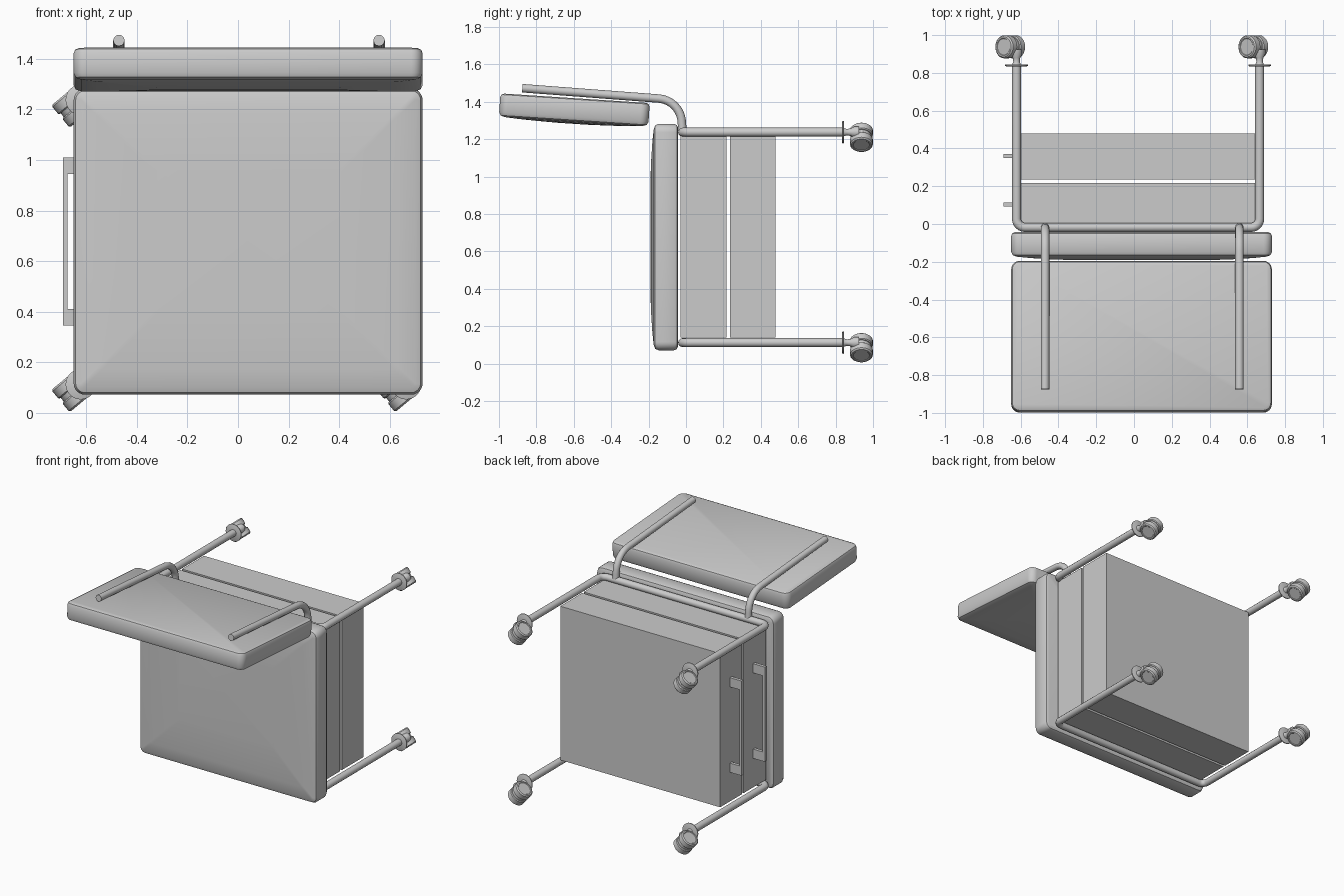
import bpy, bmesh, math
from mathutils import Vector, Matrix

if "Cube" in bpy.data.objects:
    bpy.data.objects.remove(bpy.data.objects["Cube"])


def finish(bm, name, smooth=True):
    bmesh.ops.recalc_face_normals(bm, faces=bm.faces)
    me = bpy.data.meshes.new(name)
    bm.to_mesh(me)
    bm.free()
    ob = bpy.data.objects.new(name, me)
    bpy.context.collection.objects.link(ob)
    if smooth:
        bpy.ops.object.select_all(action='DESELECT')
        ob.select_set(True)
        bpy.context.view_layer.objects.active = ob
        bpy.ops.object.shade_smooth_by_angle(angle=math.radians(40))
    return ob


def skin(bm, loops):
    """Bridge equal-length point loops and cap both ends."""
    rings = [[bm.verts.new(p) for p in lp] for lp in loops]
    n = len(rings[0])
    for a, b in zip(rings, rings[1:]):
        for i in range(n):
            j = (i + 1) % n
            bm.faces.new((a[i], a[j], b[j], b[i]))
    bm.faces.new(rings[0][::-1])
    bm.faces.new(rings[-1])


def rounded_rect(hx, hy, r, z, seg=6):
    pts = []
    for k, (sx, sy) in enumerate([(1, 1), (-1, 1), (-1, -1), (1, -1)]):
        for i in range(seg + 1):
            a = math.pi / 2 * (k + i / seg)
            pts.append((sx * (hx - r) + r * math.cos(a), sy * (hy - r) + r * math.sin(a), z))
    return pts


def cushion(name, w, h, thick, puff, loc, rot_x):
    """Rounded slab, padded face towards local +Z."""
    t = thick / 2
    profile = [(0.02, -t), (0.006, -t + 0.006), (0, -t + 0.02), (0, t - 0.025),
               (0.008, t - 0.008), (0.03, t), (0.1, t + puff * 0.4),
               (0.2, t + puff * 0.75), (0.32, t + puff)]
    bm = bmesh.new()
    skin(bm, [rounded_rect(w / 2 - d, h / 2 - d, max(0.045 - d, 0.012), z) for d, z in profile])
    ob = finish(bm, name)
    ob.location = loc
    ob.rotation_euler = (rot_x, 0, 0)


def tube(name, pts, radius):
    cu = bpy.data.curves.new(name, 'CURVE')
    cu.dimensions = '3D'
    cu.bevel_depth = radius
    cu.bevel_resolution = 4
    cu.use_fill_caps = True
    sp = cu.splines.new('POLY')
    sp.points.add(len(pts) - 1)
    for p, c in zip(sp.points, pts):
        p.co = (*c, 1)
    sp.use_smooth = True
    ob = bpy.data.objects.new(name, cu)
    bpy.context.collection.objects.link(ob)


def box(name, lo, hi):
    bm = bmesh.new()
    add_box(bm, lo, hi)
    finish(bm, name, False)


def add_box(bm, lo, hi):
    lo, hi = Vector(lo), Vector(hi)
    m = Matrix.Translation((lo + hi) / 2) @ Matrix.Diagonal((*(hi - lo), 1))
    bmesh.ops.create_cube(bm, size=1, matrix=m)


def lathe(bm, profile, origin, axis, seg=24):
    """Revolve (radius, distance) pairs around an axis."""
    q = Vector(axis).to_track_quat('Z', 'Y')
    skin(bm, [[Vector(origin) + q @ Vector((r * math.cos(2 * math.pi * i / seg),
                                            r * math.sin(2 * math.pi * i / seg), d))
               for i in range(seg)] for r, d in profile])


# Seat and backrest cushions
cushion("seat_cushion", 1.38, 1.21, 0.13, 0.018, (0.04, -0.108, 0.677), math.pi / 2)
cushion("backrest_cushion", 1.38, 0.80, 0.125, 0.012, (0.04, -0.597, 1.357), math.pi - 0.065)

# Two U-shaped leg frames
XL, XR, YB, YE, R = -0.622, 0.665, -0.018, 0.845, 0.024
LEVELS = (0.113, 1.238)
for z in LEVELS:
    c = 0.045
    bend = [(c - c * math.sin(a), c - c * math.cos(a)) for a in
            [math.pi / 2 * i / 6 for i in range(7)]]
    left = [(XL + u, YB + v, z) for u, v in bend]
    right = [(XR - u, YB + v, z) for u, v in bend]
    tube("leg_frame", [(XL, YE, z)] + left[::-1] + right + [(XR, YE, z)], R)

# Bent backrest supports
for x in (-0.471, 0.558):
    pts = [(x, -0.875, 1.473)]
    for i in range(9):
        a = math.radians(86 - 86 * i / 8)
        pts.append((x, -0.155 + 0.133 * math.cos(a), 1.285 + 0.133 * math.sin(a)))
    pts.append((x, YB, 1.238))
    tube("backrest_support", pts, 0.0225)

# Drawers with pull handles on the left
for y0, y1, yh in ((-0.03, 0.217, 0.103), (0.235, 0.478, 0.36)):
    box("drawer", (-0.6, y0, 0.14), (0.642, y1, 1.22))
    bm = bmesh.new()
    for z0, z1 in ((0.345, 0.41), (0.945, 1.01)):
        add_box(bm, (-0.692, yh - 0.011, z0), (-0.6, yh + 0.011, z1))
    add_box(bm, (-0.692, yh - 0.011, 0.41), (-0.675, yh + 0.011, 0.945))
    finish(bm, "drawer_handle", False)

# Twin-wheel casters, all swivelled the same way
axis = Vector((-0.64, 0, 0.77))
trail = Vector((-0.77, 0, -0.64)) * 0.043
for x in (XL, XR):
    for z in LEVELS:
        stem = Vector((x, 0, z))
        hub = stem + trail + Vector((0, 0.938, 0))
        bm = bmesh.new()
        lathe(bm, [(0.056, 0.835), (0.06, 0.837), (0.06, 0.843), (0.056, 0.845)], stem, (0, 1, 0))
        lathe(bm, [(0.022, 0.845), (0.017, 0.86), (0.02, 0.88), (0.03, 0.9), (0.03, 0.925)],
              stem, (0, 1, 0))
        finish(bm, "caster_stem")
        bm = bmesh.new()
        lathe(bm, [(0.052, -0.012), (0.052, 0.012)], hub, axis)
        for s in (1, -1):
            lathe(bm, [(0.056, 0.01), (0.061, 0.015), (0.061, 0.05), (0.054, 0.057),
                       (0.046, 0.057), (0.043, 0.054)], hub, axis * s)
        finish(bm, "caster_wheels")
